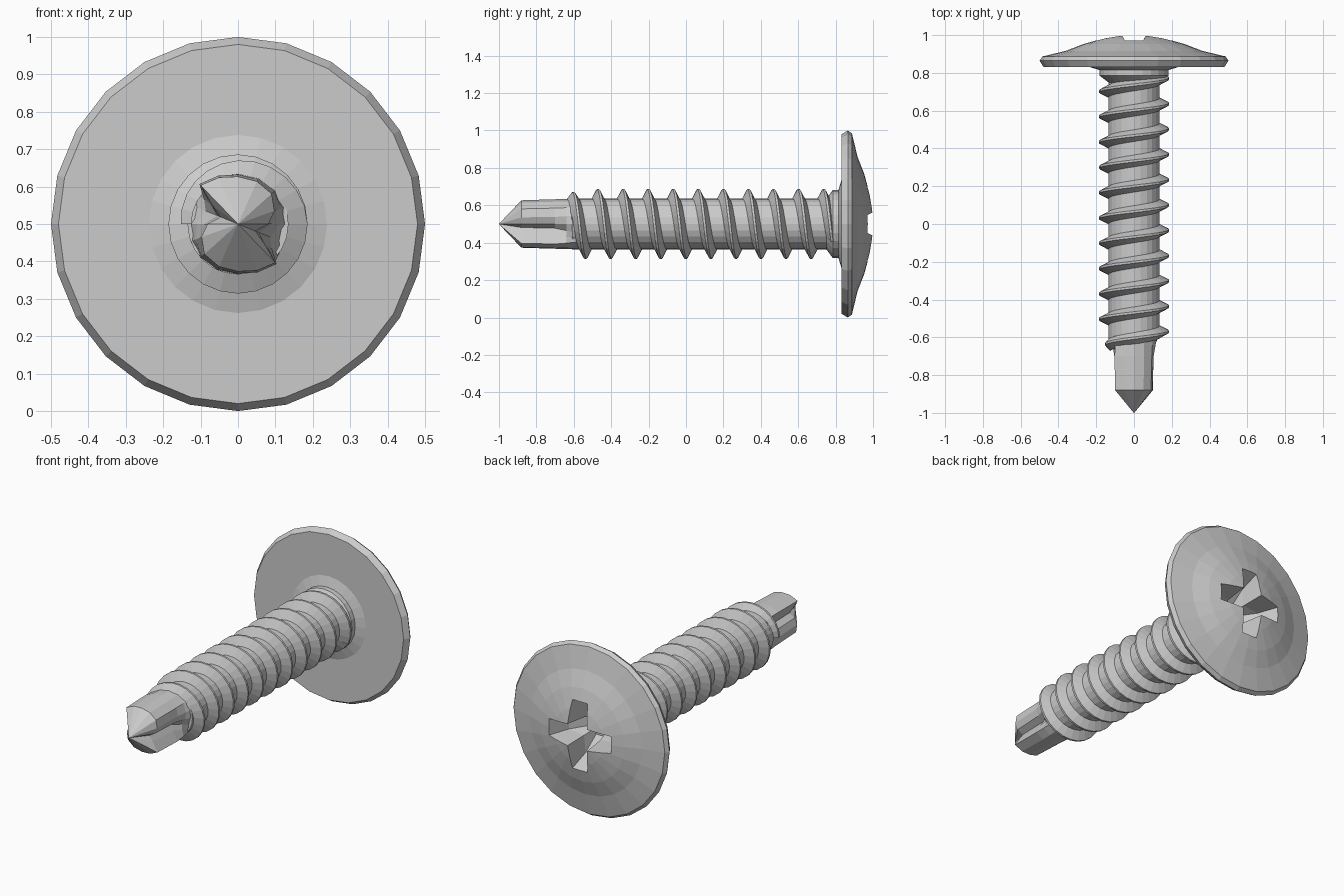
import bpy, bmesh
from math import sin, cos, pi, radians

if "Cube" in bpy.data.objects:
    bpy.data.objects.remove(bpy.data.objects["Cube"])

CZ = 0.5      # height of the screw axis
SEG = 24      # sides around the axis


def polar(r, phi, y):
    """Point around the y axis; phi = 0 is up, growing towards +x."""
    return (r * sin(phi), y, CZ + r * cos(phi))


def loft(name, rings):
    """Skin a list of equal-length closed rings and cap both ends."""
    bm = bmesh.new()
    vs = [[bm.verts.new(p) for p in ring] for ring in rings]
    n = len(rings[0])
    for a, b in zip(vs, vs[1:]):
        for i in range(n):
            j = (i + 1) % n
            bm.faces.new((a[i], a[j], b[j], b[i]))
    bm.faces.new(vs[0])
    bm.faces.new(vs[-1])
    bmesh.ops.remove_doubles(bm, verts=bm.verts, dist=1e-5)
    bmesh.ops.recalc_face_normals(bm, faces=bm.faces)
    me = bpy.data.meshes.new(name)
    bm.to_mesh(me)
    bm.free()
    ob = bpy.data.objects.new(name, me)
    bpy.context.collection.objects.link(ob)
    return ob


# Washer head, collar and plain shank as one turned profile (radius, y)
profile = [(0.135, -0.61), (0.135, 0.75), (0.182, 0.785), (0.182, 0.815),
           (0.205, 0.822), (0.238, 0.832), (0.48, 0.832), (0.5, 0.865),
           (0.485, 0.887), (0.36, 0.917), (0.27, 0.952), (0.16, 0.983),
           (0.07, 1.0)]
body = loft("head_and_shank",
            [[polar(r, 2 * pi * i / SEG, y) for i in range(SEG)]
             for r, y in profile])


# Tapered cross recess
def cross(y, length, w):
    k = w * 1.25
    quarter = [(-w, length), (w, length), (k, k)]
    pts = []
    for q in range(4):
        c, s = cos(q * pi / 2), sin(q * pi / 2)
        pts += [(x * c + z * s, y, CZ - x * s + z * c) for x, z in quarter]
    return pts


cutter = loft("recess_cutter", [cross(1.03, 0.225, 0.052),
                                cross(0.86, 0.15, 0.042),
                                cross(0.78, 0.07, 0.03)])
cutter.hide_render = True
mod = body.modifiers.new("recess", 'BOOLEAN')
mod.operation = 'DIFFERENCE'
mod.solver = 'EXACT'
mod.object = cutter
bpy.context.view_layer.objects.active = body
bpy.ops.object.modifier_apply(modifier=mod.name)
bpy.data.objects.remove(cutter)

# Helical thread, growing out of the shank over its first half turn
PITCH, Y0 = 0.134, 0.602
first, last = int(-9.25 * SEG), int(1.35 * SEG)
rings = []
for i in range(first, last + 1):
    phi = 2 * pi * i / SEG
    y = Y0 + PITCH * i / SEG
    grow = min(1.0, 0.35 + (i - first) / (SEG * 0.75))
    crest = 0.135 + 0.051 * grow
    rings.append([polar(0.125, phi, y - 0.036), polar(crest, phi, y - 0.006),
                  polar(crest, phi, y + 0.006), polar(0.125, phi, y + 0.036)])
loft("thread", rings)

# Drill point: half section as (angle from +x in the front view, radius)
half = [(134, 0.15), (112, 0.14), (90, 0.132), (66, 0.13), (42, 0.126),
        (20, 0.108), (0, 0.085), (-22, 0.052), (-36, 0.088)]
section = half + [(a - 180, r) for a, r in half]


def point_ring(y, scale, flute):
    """Blend between the round shank and the fluted section."""
    pts = []
    for a, r in section:
        rr = (0.135 * (1 - flute) + r * flute) * scale
        pts.append((rr * cos(radians(a)), y, CZ + rr * sin(radians(a))))
    return pts


loft("drill_point", [point_ring(-0.59, 1.0, 0.0), point_ring(-0.64, 1.0, 0.5),
                     point_ring(-0.70, 1.0, 0.9), point_ring(-0.88, 0.96, 1.0),
                     point_ring(-1.0, 0.01, 1.0)])
